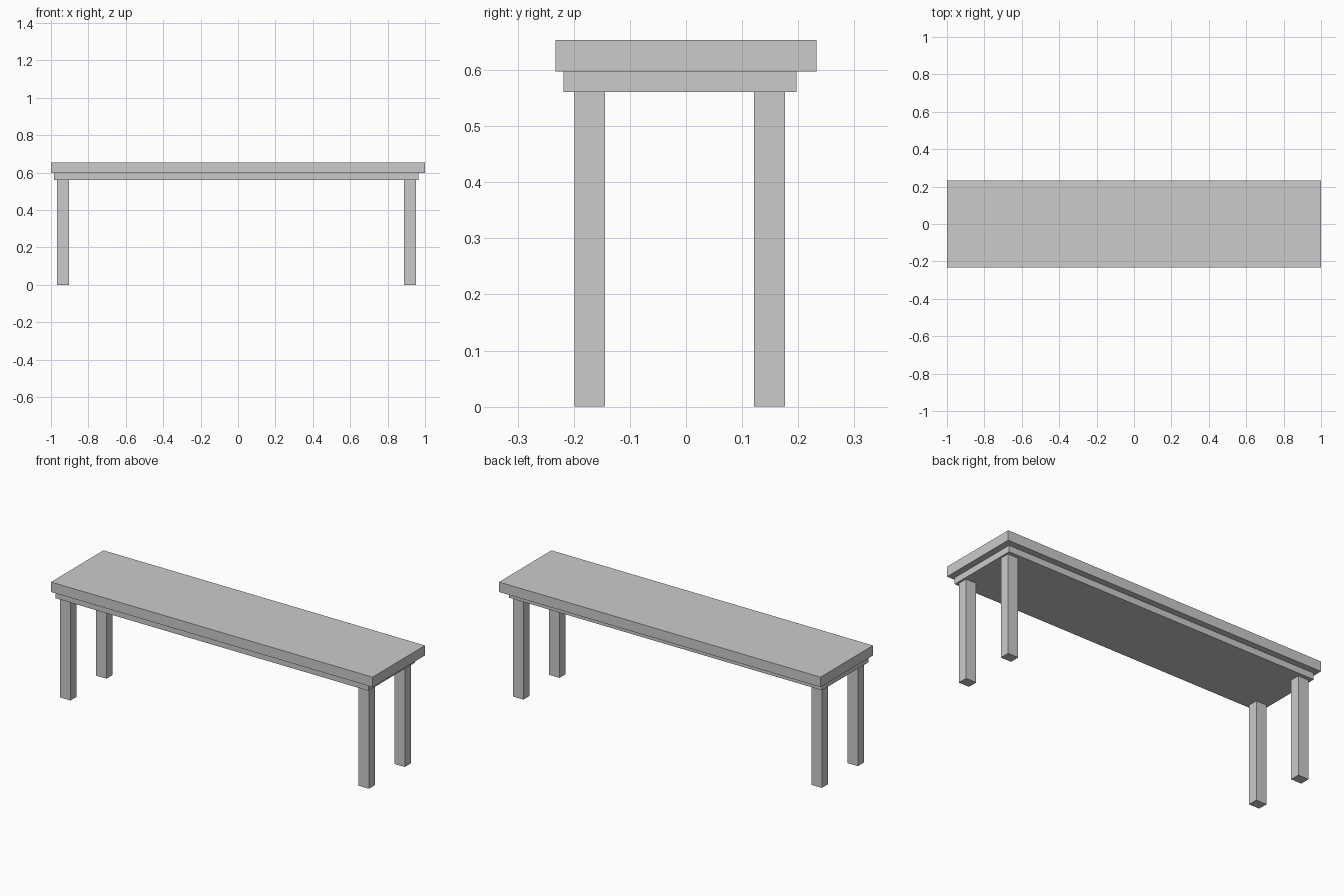
import bpy

# Start without the default cube
default = bpy.data.objects.get("Cube")
if default:
    bpy.data.objects.remove(default, do_unlink=True)

# One plain grey for the whole bench
GREY = (0.6, 0.6, 0.6, 1.0)
grey = bpy.data.materials.new("plain_grey")
grey.use_nodes = True
grey.diffuse_color = GREY
grey.node_tree.nodes["Principled BSDF"].inputs["Base Color"].default_value = GREY


def box(name, x, y, z):
    """Add a box spanning the given (min, max) ranges."""
    spans = (x, y, z)
    bpy.ops.mesh.primitive_cube_add(size=1, location=[(a + b) / 2 for a, b in spans])
    part = bpy.context.object
    part.name = name
    part.scale = [b - a for a, b in spans]
    bpy.ops.object.transform_apply(location=False, rotation=False, scale=True)
    part.data.materials.append(grey)
    return part


# Seat plank and the thinner panel beneath it
SEAT_BOTTOM, PANEL_BOTTOM = 0.597, 0.561
box("seat", (-1, 1), (-0.233, 0.233), (SEAT_BOTTOM, 0.653))
box("under_panel", (-0.984, 0.964), (-0.218, 0.197), (PANEL_BOTTOM, SEAT_BOTTOM))

# Four square legs, set slightly off centre like the panel
for side, x in (("right", (-0.968, -0.903)), ("left", (0.888, 0.953))):
    for end, y in (("front", (-0.199, -0.144)), ("back", (0.121, 0.176))):
        box(f"{end}_{side}_leg", x, y, (0, PANEL_BOTTOM))
